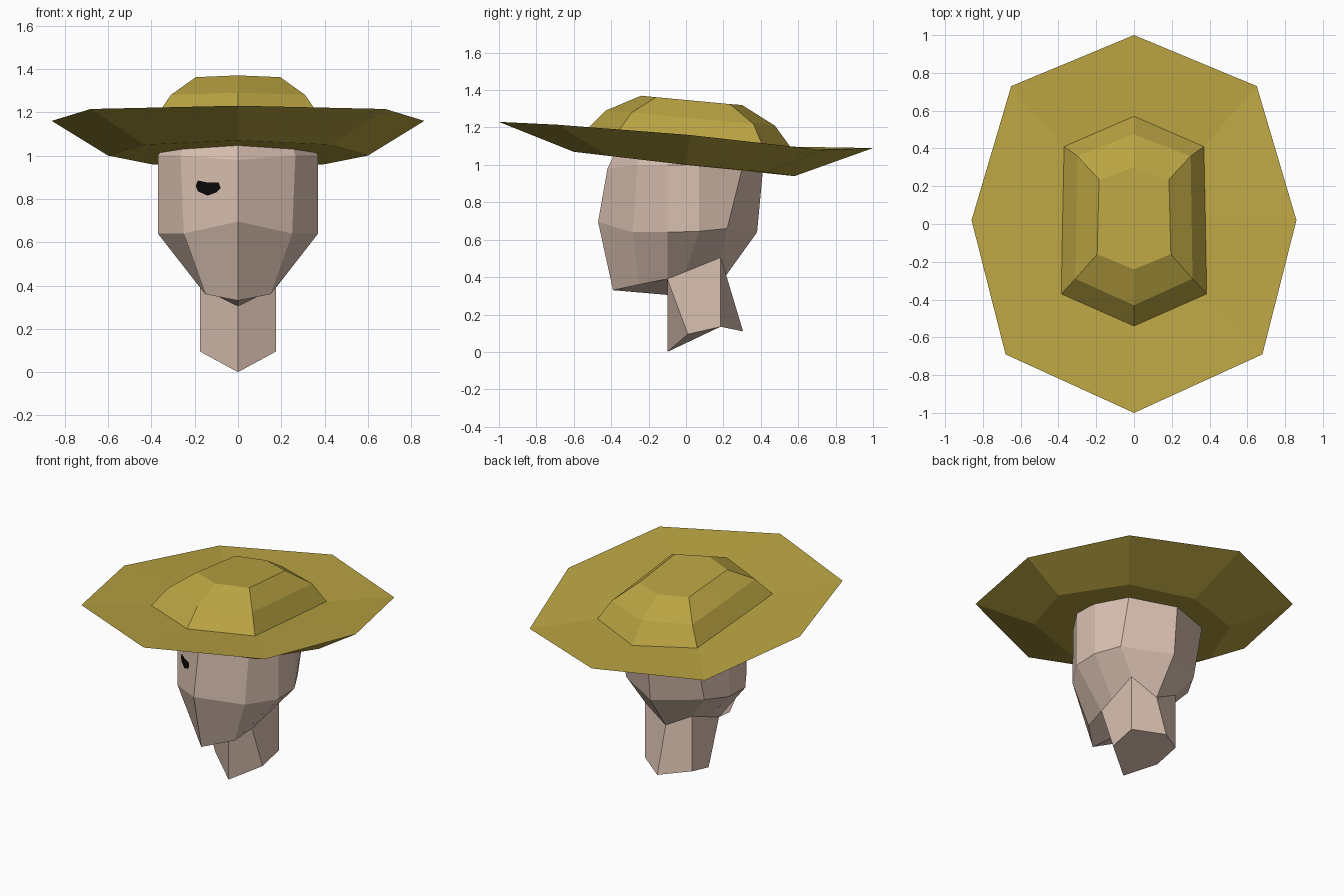
import bpy
from mathutils import Vector
from mathutils.bvhtree import BVHTree

if "Cube" in bpy.data.objects:
    bpy.data.objects.remove(bpy.data.objects["Cube"])


def material(name, color):
    m = bpy.data.materials.new(name)
    m.diffuse_color = (*color, 1)
    m.use_nodes = True
    m.node_tree.nodes["Principled BSDF"].inputs["Base Color"].default_value = m.diffuse_color
    return m


skin = material("skin", (0.70, 0.53, 0.44))
straw = material("straw", (0.49, 0.37, 0.055))
black = material("eye black", (0.003, 0.003, 0.003))


def full_ring(half):
    """Mirror a front-to-back half outline into a closed ring."""
    return half + [(-x, y, z) for x, y, z in reversed(half[1:-1])]


def add_object(name, verts, faces, mat):
    mesh = bpy.data.meshes.new(name)
    mesh.from_pydata(verts, [], faces)
    mesh.materials.append(mat)
    obj = bpy.data.objects.new(name, mesh)
    bpy.context.collection.objects.link(obj)
    return obj


def loft(name, halves, mat, cap_start=True, cap_end=True):
    """Skin mirrored rings, listed from bottom to top."""
    rings = [full_ring(h) for h in halves]
    n = len(rings[0])
    verts = [p for r in rings for p in r]
    faces = []
    for k in range(len(rings) - 1):
        a, b = k * n, (k + 1) * n
        for i in range(n):
            j = (i + 1) % n
            faces.append((a + i, a + j, b + j, b + i))
    if cap_start:
        faces.append(tuple(reversed(range(n))))
    if cap_end:
        faces.append(tuple(range(len(verts) - n, len(verts))))
    return add_object(name, verts, faces, mat)


# Hat: underside, rim, then three crown levels
loft("hat", [
    [(0, -0.60, 1.07), (0.43, -0.43, 1.05), (0.60, 0.0, 1.0), (0.40, 0.43, 0.96), (0, 0.58, 0.94)],
    [(0, -1.0, 1.23), (0.68, -0.69, 1.215), (0.86, 0.02, 1.16), (0.65, 0.73, 1.08), (0, 1.0, 1.09)],
    [(0, -0.54, 1.18), (0.385, -0.37, 1.17), (0.378, 0.02, 1.135), (0.37, 0.41, 1.10), (0, 0.57, 1.08)],
    [(0, -0.43, 1.29), (0.31, -0.29, 1.28), (0.305, 0.03, 1.25), (0.30, 0.36, 1.22), (0, 0.475, 1.21)],
    [(0, -0.24, 1.37), (0.195, -0.16, 1.362), (0.19, 0.04, 1.343), (0.185, 0.235, 1.325), (0, 0.30, 1.32)],
], straw)

# Head: jaw line, cheeks, temples, crown tucked under the hat
jaw = [(0, -0.39, 0.33), (0.15, -0.25, 0.36), (0.175, -0.10, 0.39),
       (0.175, 0.0, 0.43), (0.175, 0.185, 0.505), (0, 0.215, 0.41)]
head = loft("head", [
    jaw,
    [(0, -0.47, 0.695), (0.25, -0.285, 0.64), (0.37, -0.10, 0.64),
     (0.37, 0.07, 0.645), (0.29, 0.22, 0.66), (0, 0.38, 0.64)],
    [(0, -0.42, 0.98), (0.265, -0.26, 1.0), (0.37, -0.10, 1.0),
     (0.37, 0.07, 1.0), (0.29, 0.30, 0.98), (0, 0.41, 0.96)],
    [(0, -0.38, 1.06), (0.25, -0.24, 1.05), (0.345, -0.10, 1.04),
     (0.345, 0.07, 1.03), (0.27, 0.28, 1.01), (0, 0.39, 1.0)],
], skin, cap_start=False)

# Underside of the chin, back to the throat
throat = (0, -0.10, 0.305)
f, a, b = jaw[:3]
mirror = lambda p: (-p[0], p[1], p[2])
add_object("chin_underside", [f, a, b, throat, mirror(a), mirror(b)],
           [(0, 3, 2, 1), (0, 4, 5, 3)], skin)

# Neck with slanted ends, meeting the jaw line
neck_bottom = [(0, -0.10, 0.0), (0.175, 0.01, 0.095), (0.175, 0.185, 0.135), (0, 0.305, 0.11)]
neck_top = [throat, jaw[2], jaw[4], jaw[5]]
loft("neck", [neck_bottom, neck_top], skin, cap_end=False)

# Eyes: thin outlines laid on the face
tree = BVHTree.FromPolygons([v.co for v in head.data.vertices],
                            [tuple(p.vertices) for p in head.data.polygons])
outline = [(0.14, 0.85), (0.08, 0.85), (0.09, 0.875), (0.14, 0.875), (0.185, 0.885),
           (0.195, 0.86), (0.185, 0.835), (0.14, 0.815), (0.10, 0.83)]
for side, name in ((1, "eye_right"), (-1, "eye_left")):
    pts = []
    for x, z in outline:
        hit = tree.ray_cast(Vector((side * x, -2, z)), Vector((0, 1, 0)))[0]
        pts.append((side * x, hit.y - 0.009, z))
    n = len(pts) - 1
    fan = [(0, 1 + (i + 1) % n, 1 + i) if side > 0 else (0, 1 + i, 1 + (i + 1) % n)
           for i in range(n)]
    add_object(name, pts, fan, black)
